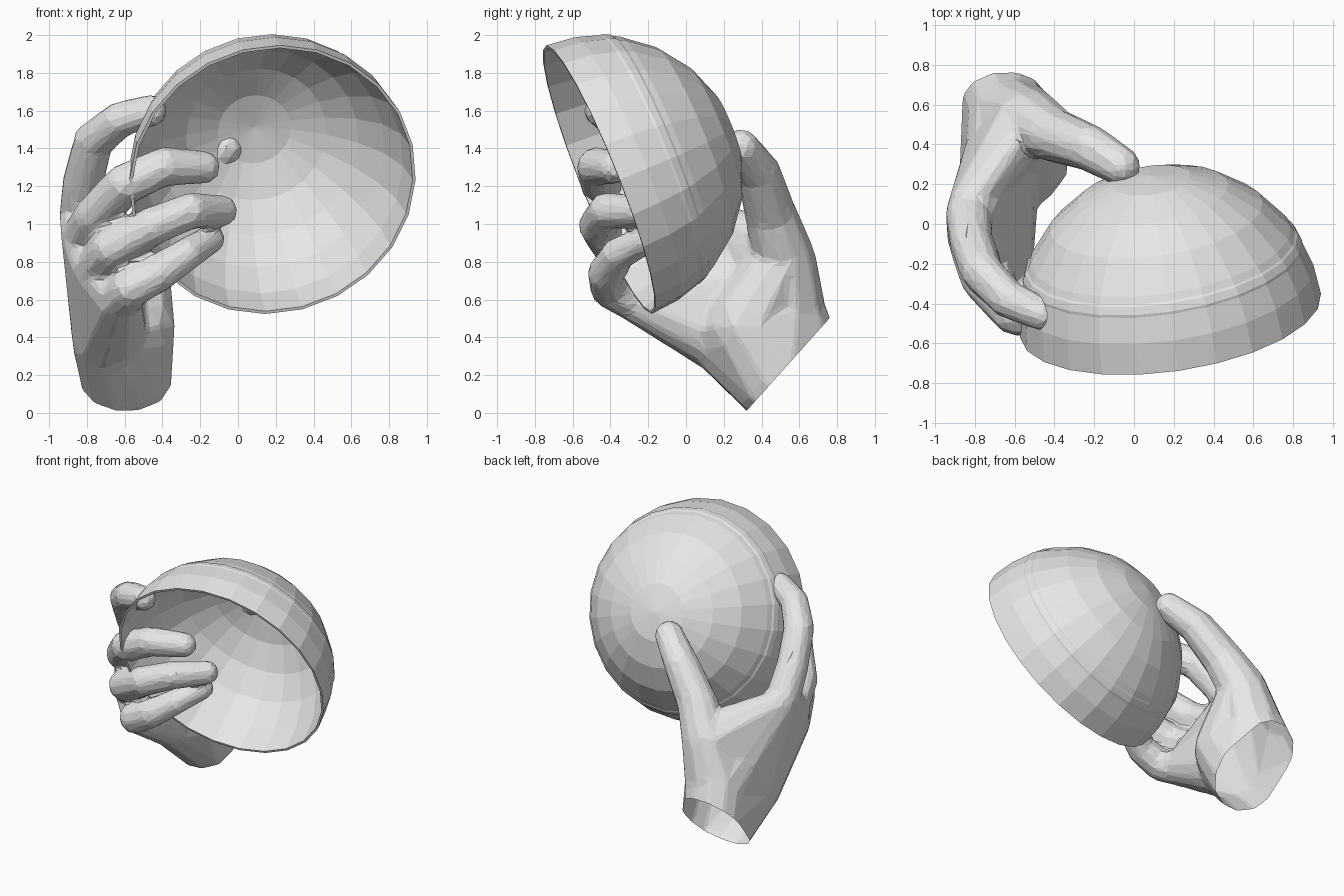
import bpy, bmesh, math
from mathutils import Vector, Matrix

cube = bpy.data.objects.get("Cube")
if cube:
    bpy.data.objects.remove(cube)

# Single grey clay material
grey = bpy.data.materials.new("clay_grey")
grey.use_nodes = True
grey.diffuse_color = (0.8, 0.8, 0.8, 1)
for node in grey.node_tree.nodes:
    if node.type == 'BSDF_PRINCIPLED':
        node.inputs["Base Color"].default_value = grey.diffuse_color


def make_object(name, bm):
    mesh = bpy.data.meshes.new(name)
    bm.to_mesh(mesh)
    bm.free()
    mesh.materials.append(grey)
    ob = bpy.data.objects.new(name, mesh)
    bpy.context.scene.collection.objects.link(ob)
    return ob


# Bowl: hemispherical shell with a faint raised band, spun around its axis
R, WALL, BAND = 0.765, 0.016, 0.005
outer = [(a, R) for a in (0, 15, 30, 45, 60, 63)]
outer += [(64, R + BAND), (67, R + BAND)]
outer += [(a, R) for a in (68, 78, 90)]
inner = [(a, R - WALL) for a in (90, 75, 60, 45, 30, 15, 0)]

bm = bmesh.new()
verts = []
for angle, radius in outer + inner:
    t = math.radians(angle)
    verts.append(bm.verts.new((radius * math.sin(t), 0, radius * math.cos(t))))
edges = [bm.edges.new(pair) for pair in zip(verts, verts[1:])]
bmesh.ops.spin(bm, geom=verts + edges, cent=(0, 0, 0), axis=(0, 0, 1),
               angle=math.tau, steps=24, use_duplicate=False)
bmesh.ops.remove_doubles(bm, verts=bm.verts[:], dist=0.0005)
bmesh.ops.recalc_face_normals(bm, faces=bm.faces[:])
tilt = Vector((-0.133, 0.92, 0.368)).to_track_quat('Z', 'Y').to_matrix().to_4x4()
bmesh.ops.transform(bm, matrix=Matrix.Translation((0.183, -0.46, 1.235)) @ tilt,
                    verts=bm.verts[:])
make_object("bowl", bm)

# Hand: convex hulls around balls (x, y, z, radius), fused into one skin
hand_bm = bmesh.new()


def hull(*balls):
    part = bmesh.new()
    for x, y, z, r in balls:
        bmesh.ops.create_icosphere(part, subdivisions=2, radius=r,
                                   matrix=Matrix.Translation((x, y, z)))
    bmesh.ops.delete(part, geom=part.faces[:], context='FACES_ONLY')
    bmesh.ops.delete(part, geom=part.edges[:], context='EDGES_FACES')
    bmesh.ops.convex_hull(part, input=part.verts[:])
    loose = [v for v in part.verts if not v.link_faces]
    bmesh.ops.delete(part, geom=loose, context='VERTS')
    bmesh.ops.recalc_face_normals(part, faces=part.faces[:])
    temp = bpy.data.meshes.new("temp")
    part.to_mesh(temp)
    part.free()
    hand_bm.from_mesh(temp)
    bpy.data.meshes.remove(temp)


def chain(*balls):
    for pair in zip(balls, balls[1:]):
        hull(*pair)


# Wrist and palm
wrist_top, wrist_low = (-0.66, 0.61, 0.34, 0.21), (-0.59, 0.48, 0.19, 0.25)
arm_top, arm_low = (-0.66, 0.83, 0.14, 0.21), (-0.59, 0.70, -0.01, 0.25)
mound = (-0.62, 0.52, 0.53, 0.225)
ball = (-0.55, 0.32, 0.46, 0.225)
heel = (-0.68, 0.20, 0.41, 0.21)
palm = (-0.67, 0.36, 0.66, 0.18)
index_knuckle = (-0.83, 0.04, 1.05, 0.12)
middle_knuckle = (-0.82, -0.08, 0.92, 0.12)
ring_knuckle = (-0.76, -0.18, 0.76, 0.12)
little_knuckle = (-0.63, -0.27, 0.60, 0.12)
hull(arm_top, arm_low, wrist_top, wrist_low)
hull(wrist_top, wrist_low, mound, ball, heel)
hull(mound, ball, heel, palm)
hull(heel, palm, index_knuckle, middle_knuckle, ring_knuckle, little_knuckle)

# Thumb and its web
thumb_base = (-0.53, 0.52, 0.82, 0.17)
chain(mound, thumb_base, (-0.41, 0.45, 1.05, 0.14),
      (-0.23, 0.385, 1.27, 0.12), (-0.065, 0.29, 1.405, 0.10))
hull(ball, thumb_base, palm)
hull(palm, thumb_base, (-0.57, 0.45, 0.95, 0.09), (-0.83, 0.10, 1.02, 0.10))

# Fingers, curled over the rim and in towards the bowl
chain(index_knuckle, (-0.82, -0.08, 1.22, 0.113), (-0.765, -0.24, 1.44, 0.108),
      (-0.63, -0.38, 1.55, 0.098), (-0.46, -0.455, 1.60, 0.086))
chain(middle_knuckle, (-0.76, -0.28, 1.04, 0.112), (-0.60, -0.45, 1.21, 0.112),
      (-0.39, -0.475, 1.305, 0.104), (-0.18, -0.38, 1.30, 0.088))
chain(ring_knuckle, (-0.67, -0.38, 0.87, 0.112), (-0.45, -0.465, 0.99, 0.106),
      (-0.25, -0.42, 1.07, 0.098), (-0.085, -0.25, 1.07, 0.084))
chain(little_knuckle, (-0.57, -0.40, 0.66, 0.11), (-0.42, -0.42, 0.74, 0.103),
      (-0.27, -0.36, 0.84, 0.09), (-0.145, -0.21, 0.92, 0.077))

hand = make_object("hand", hand_bm)
skin = hand.modifiers.new("fuse", 'REMESH')
skin.mode = 'VOXEL'
skin.voxel_size = 0.018
soft = hand.modifiers.new("soften", 'SMOOTH')
soft.factor = 0.5
soft.iterations = 4
facets = hand.modifiers.new("facets", 'DECIMATE')
facets.ratio = 0.06

# Bake the skin, then cut the wrist flat and leave it open
bpy.context.view_layer.update()
graph = bpy.context.evaluated_depsgraph_get()
baked = bpy.data.meshes.new_from_object(hand.evaluated_get(graph))
hand.modifiers.clear()
hand.data = baked
bm = bmesh.new()
bm.from_mesh(baked)
bmesh.ops.bisect_plane(bm, geom=bm.verts[:] + bm.edges[:] + bm.faces[:],
                       plane_co=(-0.6, 0.535, 0.25),
                       plane_no=(0, 0.745, -0.667), clear_outer=True)
for face in bm.faces:
    face.smooth = False
    face.material_index = 0
bm.to_mesh(baked)
bm.free()
if not baked.materials:
    baked.materials.append(grey)
